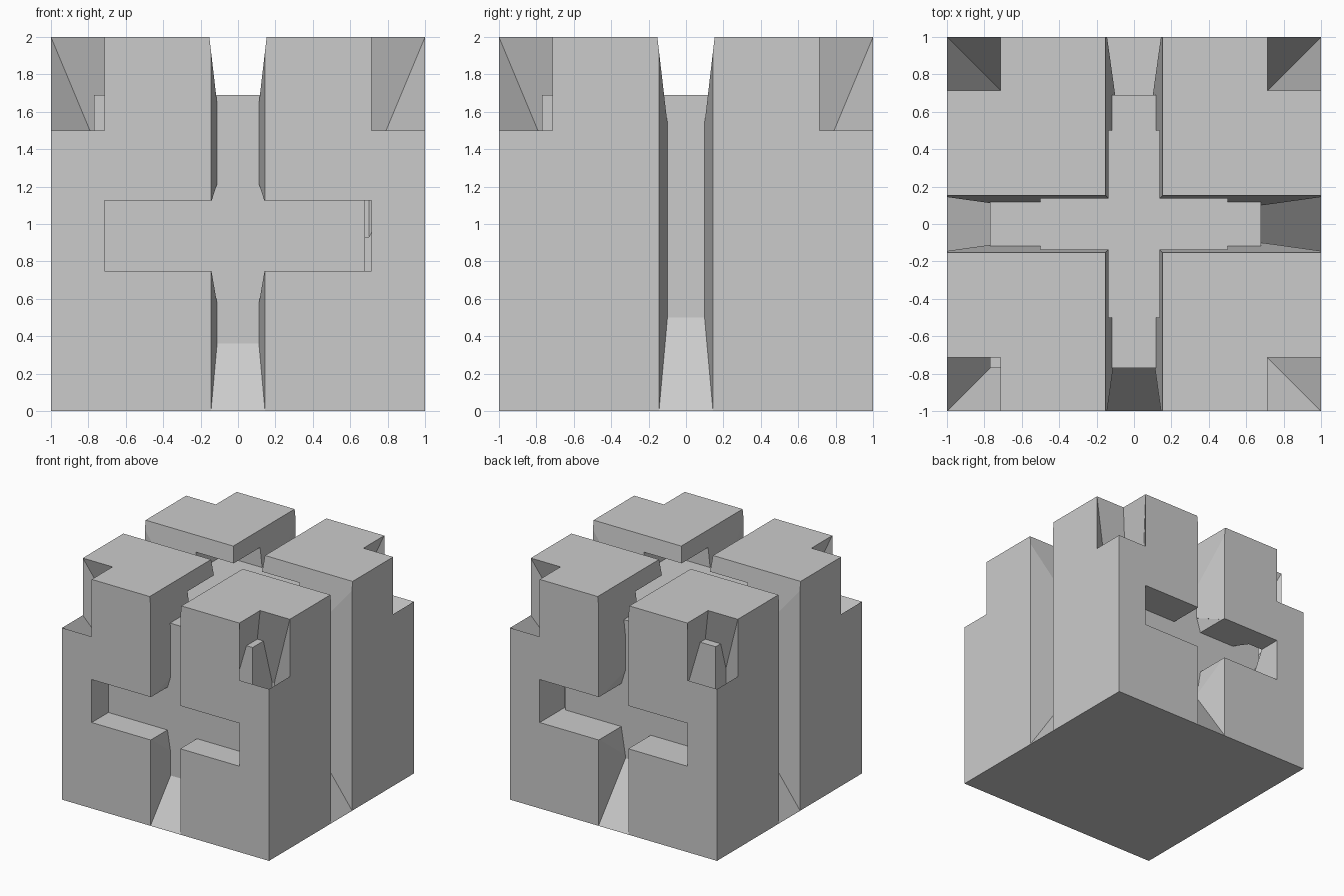
import bpy, bmesh
from math import pi
from mathutils import Vector, Matrix

if "Cube" in bpy.data.objects:
    bpy.data.objects.remove(bpy.data.objects["Cube"])


def hull(name, pts, turn=0.0):
    """Convex solid around a few points, turned about z."""
    bm = bmesh.new()
    rot = Matrix.Rotation(turn, 3, 'Z')
    for p in pts:
        bm.verts.new(rot @ Vector(p))
    res = bmesh.ops.convex_hull(bm, input=bm.verts)
    junk = {g for g in res['geom_interior'] + res['geom_unused'] if isinstance(g, bmesh.types.BMVert)}
    bmesh.ops.delete(bm, geom=list(junk), context='VERTS')
    bmesh.ops.dissolve_limit(bm, angle_limit=0.001, verts=bm.verts, edges=bm.edges)
    bmesh.ops.recalc_face_normals(bm, faces=bm.faces)
    me = bpy.data.meshes.new(name)
    bm.to_mesh(me)
    bm.free()
    ob = bpy.data.objects.new(name, me)
    bpy.context.collection.objects.link(ob)
    return ob


def corners(x0, x1, y0, y1, z0, z1):
    return [(x, y, z) for x in (x0, x1) for y in (y0, y1) for z in (z0, z1)]


def cut(target, cutter):
    mod = target.modifiers.new("cut", 'BOOLEAN')
    mod.operation = 'DIFFERENCE'
    mod.solver = 'EXACT'
    mod.object = cutter
    bpy.context.view_layer.objects.active = target
    bpy.ops.object.modifier_apply(modifier=mod.name)
    bpy.data.objects.remove(cutter, do_unlink=True)


# outer block and the slightly off-centre core seen through its openings
shell = hull("outer_block", corners(-1, 1, -1, 1, 0, 2))
hull("inner_core", corners(-0.77, 0.68, -0.77, 0.69, 0.1, 1.69))

# gap above the core
cut(shell, hull("gap_cutter", corners(-0.5, 0.5, -0.5, 0.5, 1.6, 1.86)))

# tapered upright groove on each side, with a sloping foot
for k in range(4):
    pts = []
    for d in (-0.05, 0.34):
        w = 0.144 - 0.14 * d
        pts += [(s * w, -1 + d, z) for s in (-1, 1) for z in (1.55 * d + 0.004, 2.1)]
    cut(shell, hull("groove_cutter", pts, k * pi / 2))

# cross groove in the top
for k in range(2):
    section = [(0.159, 2.05), (0.101, 1.86), (0.101, 1.55)]
    pts = [(s * w, y, z) for w, z in section for s in (-1, 1) for y in (-1.1, 1.1)]
    cut(shell, hull("top_groove_cutter", pts, k * pi / 2))

# wide cross-arm pockets on the front and back, flaring into the groove
for k in (0, 2):
    cut(shell, hull("arm_cutter", corners(-0.713, 0.713, -1.1, -0.66, 0.75, 1.125), k * pi / 2))
    pts = corners(-0.144, 0.144, -1, -0.665, 0.76, 1.115)
    pts += [(s * 0.1, -0.665, z) for s in (-1, 1) for z in (0.49, 1.26)]
    cut(shell, hull("flare_cutter", pts, k * pi / 2))

# top corner notches, undercut towards a point below the centre
focus = Vector((0, 0, -0.4))
for k in range(4):
    pts = []
    for t in (-0.004, 0.3):
        for p in corners(0.713, 1.0, -1.0, -0.713, 1.5, 2.0):
            pts.append(Vector(p).lerp(focus, t))
    cut(shell, hull("notch_cutter", pts, k * pi / 2))
